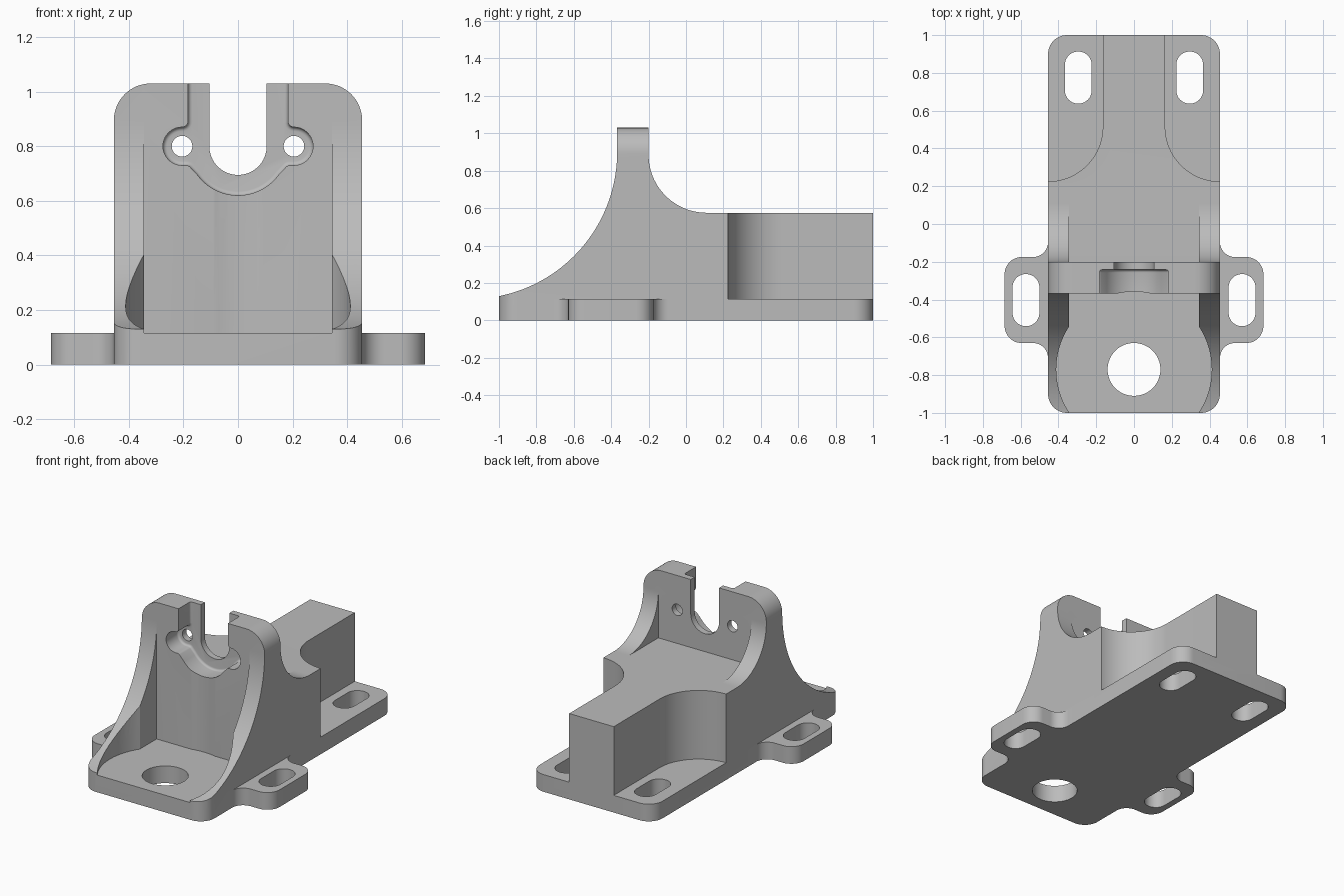
import bpy, bmesh
from math import radians, cos, sin

cube = bpy.data.objects.get("Cube")
if cube:
    bpy.data.objects.remove(cube, do_unlink=True)

HALF_W = 0.455      # half width of the main block
BASE_T = 0.115      # thickness of the base plate
WALL_FRONT, WALL_BACK = -0.368, -0.2
DECK = 0.575        # height of the rear deck

grey = bpy.data.materials.new("plain grey")
grey.use_nodes = True
grey.diffuse_color = (0.5, 0.5, 0.5, 1)
grey.node_tree.nodes["Principled BSDF"].inputs["Base Color"].default_value = (0.5, 0.5, 0.5, 1)


def arc(cx, cy, r, start, end, n=16):
    angles = [radians(start + (end - start) * i / n) for i in range(n + 1)]
    return [(cx + r * cos(a), cy + r * sin(a)) for a in angles]


def rounded_rect(cx, cy, hx, hy, r):
    corners = ((1, 1, 0), (-1, 1, 90), (-1, -1, 180), (1, -1, 270))
    pts = []
    for sx, sy, a in corners:
        pts += arc(cx + sx * (hx - r), cy + sy * (hy - r), r, a, a + 90, 12)
    return pts


def prism(name, pts, axis, lo, hi, side=1, round_end=0):
    """Extrude a 2D outline along an axis; optionally round the far rim."""
    place = {"x": lambda a, b, t: (t, a, b),
             "y": lambda a, b, t: (side * a, t, b),
             "z": lambda a, b, t: (side * a, b, t)}[axis]
    bm = bmesh.new()
    near = [bm.verts.new(place(a, b, lo)) for a, b in pts]
    far = [bm.verts.new(place(a, b, hi)) for a, b in pts]
    n = len(pts)
    bm.faces.new(near)
    cap = bm.faces.new(far)
    for i in range(n):
        j = (i + 1) % n
        bm.faces.new((near[i], near[j], far[j], far[i]))
    bmesh.ops.recalc_face_normals(bm, faces=bm.faces[:])
    if round_end:
        bmesh.ops.bevel(bm, geom=list(cap.edges), offset=round_end, segments=4,
                        profile=0.5, affect="EDGES", clamp_overlap=False)
    mesh = bpy.data.meshes.new(name)
    bm.to_mesh(mesh)
    bm.free()
    mesh.materials.append(grey)
    obj = bpy.data.objects.new(name, mesh)
    bpy.context.collection.objects.link(obj)
    return obj


def combine(target, tool, operation="DIFFERENCE"):
    mod = target.modifiers.new(tool.name, "BOOLEAN")
    mod.operation, mod.solver, mod.object = operation, "EXACT", tool
    bpy.context.view_layer.objects.active = target
    bpy.ops.object.modifier_apply(modifier=mod.name)
    bpy.data.objects.remove(tool, do_unlink=True)


# Main block: swept side profile, trimmed to a rounded plan
profile = [(-1.1, 0)] + arc(-1.154, 0.9, 0.786, -86, 0, 40)
profile += [(WALL_FRONT, 1.03), (WALL_BACK, 1.03)]
profile += arc(0.11, 0.885, 0.31, 180, 270, 28) + [(1.1, DECK), (1.1, 0)]
bracket = prism("mounting_bracket", profile, "x", -0.6, 0.6)
combine(bracket, prism("plan_trim", rounded_rect(0, 0, HALF_W, 1, 0.1), "z", -0.1, 1.3),
        "INTERSECT")

# Front pocket, with a round clearance around the floor hole
combine(bracket, prism("front_pocket", [(-0.345, -1.2), (0.345, -1.2), (0.345, WALL_FRONT),
                       (-0.345, WALL_FRONT)], "z", BASE_T, 1.3))
combine(bracket, prism("round_clearance", arc(0, -0.77, 0.412, 0, 355, 71), "z", BASE_T, 0.9))
combine(bracket, prism("floor_hole", arc(0, -0.77, 0.14, 0, 352.5, 47), "z", -0.1, 0.5))

# Rear pocket between the side ribs
combine(bracket, prism("rear_pocket", [(-0.345, WALL_BACK), (0.345, WALL_BACK), (0.345, 0.11),
                       (-0.345, 0.11)], "z", DECK, 1.3))

for side, label in ((1, "left"), (-1, "right")):
    # Curved rear notch over the slotted feet
    notch = [(0.165, 1.2)] + arc(HALF_W, 0.515, 0.29, 180, 270, 24) + [(0.6, 0.225), (0.6, 1.2)]
    combine(bracket, prism(label + "_notch", notch, "z", BASE_T, 1.3, side))

    # Rounded top corner of the upright wall
    corner = arc(HALF_W - 0.135, 0.895, 0.135, 90, 0) + [(0.6, 0.895), (0.6, 1.2), (0.32, 1.2)]
    combine(bracket, prism(label + "_corner", corner, "y", -0.6, 0.1, side))

    # Side ear, filleted into the base
    ear = [(0.43, -0.71)] + arc(0.535, -0.71, 0.08, 180, 90, 12)
    ear += arc(0.595, -0.54, 0.09, -90, 0, 12) + arc(0.595, -0.265, 0.09, 0, 90, 12)
    ear += arc(0.535, -0.095, 0.08, 270, 180, 12) + [(0.43, -0.095)]
    combine(bracket, prism(label + "_ear", ear, "z", 0, BASE_T, side), "UNION")

    # Slotted fixing holes
    for where, x, y in (("ear", 0.572, -0.403), ("rear", 0.295, 0.775)):
        slot = rounded_rect(x, y, 0.071, 0.138, 0.0705)
        combine(bracket, prism(label + "_" + where + "_slot", slot, "z", -0.1, 0.3, side))

# Recess in the wall front: half outline mirrored, with a rounded inner rim
half = [(0.183, 1.2)] + arc(0.205, 0.892, 0.022, 180, 270, 5)
half += arc(0.205, 0.8, 0.07, 90, -90, 20)[1:]
half += arc(0.19, 0.71, 0.02, 90, 140, 4) + arc(0, 0.805, 0.185, -36, -90, 16)
outline = half + [(-x, z) for x, z in reversed(half[:-1])]
combine(bracket, prism("recess", outline, "y", -0.5, -0.242, round_end=0.015))

# Open U slot and two screw holes through the wall
u_slot = [(0.105, 1.2), (-0.105, 1.2)] + arc(0, 0.8, 0.105, 180, 360, 32)
combine(bracket, prism("u_slot", u_slot, "y", -0.5, 0))
for side in (1, -1):
    combine(bracket, prism("screw_hole", arc(0.205, 0.8, 0.038, 0, 345, 23), "y", -0.5, 0, side))

# Smooth curves, crisp edges
bpy.ops.object.select_all(action="DESELECT")
bracket.select_set(True)
bpy.context.view_layer.objects.active = bracket
bpy.ops.object.shade_smooth_by_angle(angle=radians(30))
